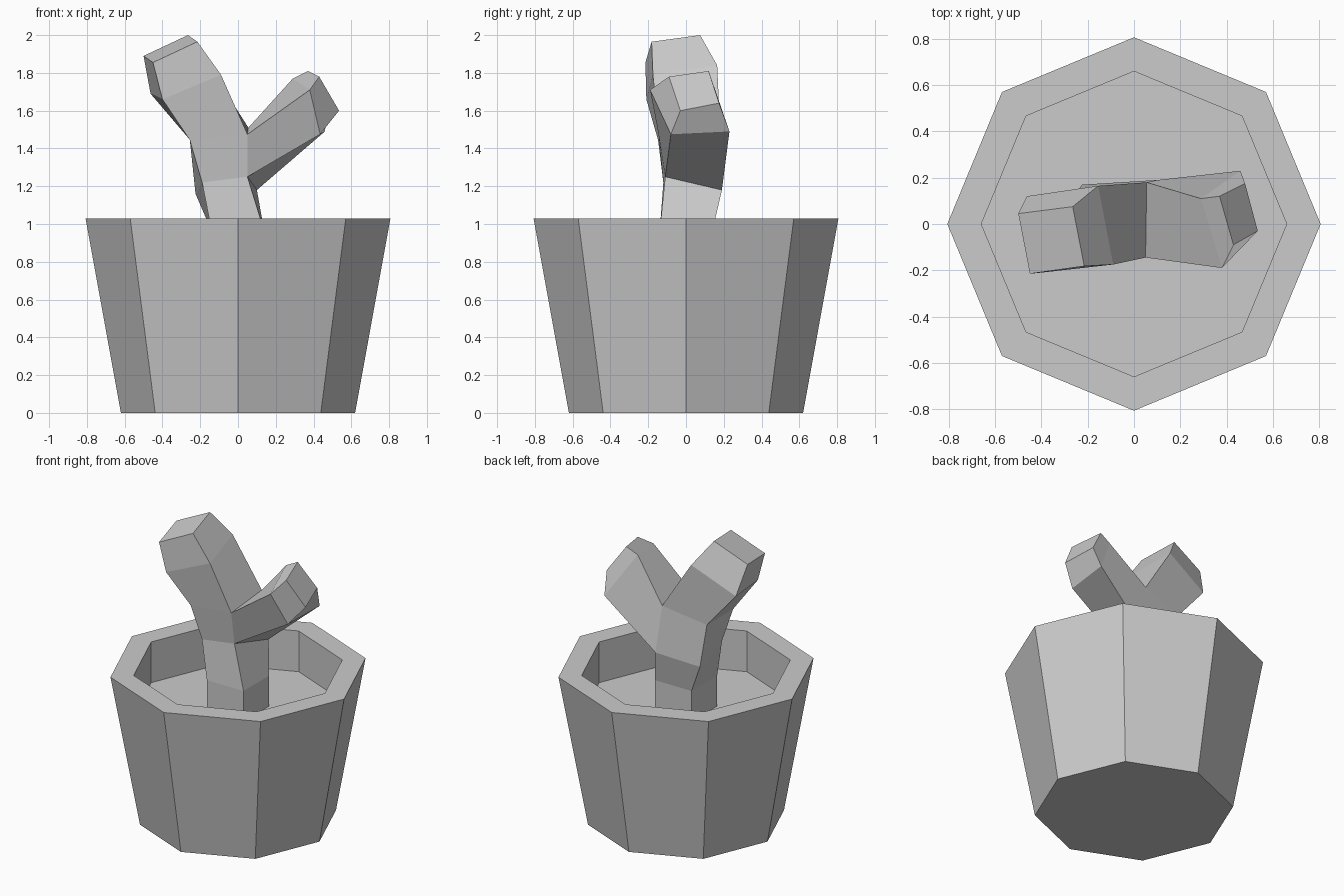
import bpy, bmesh
from math import cos, sin, pi

if "Cube" in bpy.data.objects:
    bpy.data.objects.remove(bpy.data.objects["Cube"])


def make_object(name, bm):
    bmesh.ops.recalc_face_normals(bm, faces=bm.faces[:])
    mesh = bpy.data.meshes.new(name)
    bm.to_mesh(mesh)
    bm.free()
    obj = bpy.data.objects.new(name, mesh)
    bpy.context.collection.objects.link(obj)
    return obj


def bridge(bm, rings):
    """Join successive vertex rings with quads."""
    for a, b in zip(rings, rings[1:]):
        n = len(a)
        for i in range(n):
            j = (i + 1) % n
            bm.faces.new((a[i], a[j], b[j], b[i]))


def add_ring(bm, points):
    return [bm.verts.new(p) for p in points]


def polygon(radius, z, sides, turn=0.0):
    return [(radius * cos(2 * pi * i / sides + turn),
             radius * sin(2 * pi * i / sides + turn), z) for i in range(sides)]


# Pot: tapered octagon with a flat rim and sunken soil
bm = bmesh.new()
profile = [(0.62, 0), (0.807, 1.03), (0.66, 1.03), (0.66, 0.75)]
rings = [add_ring(bm, polygon(r, z, 8)) for r, z in profile]
bridge(bm, rings)
bm.faces.new(rings[0])
bm.faces.new(rings[-1])
make_object("plant_pot", bm)

# Cactus: four-sided sections, ordered left front, right front, right back, left back
bm = bmesh.new()
base = add_ring(bm, polygon(0.197, 0.75, 4, -3 * pi / 4))
low = add_ring(bm, polygon(0.197, 0.96, 4, -3 * pi / 4))
waist = add_ring(bm, [(-.19, -.12, 1.22), (.05, -.11, 1.25),
                      (.10, .19, 1.18), (-.225, .17, 1.16)])
fork = add_ring(bm, [(-.255, -.148, 1.445), (.05, -.145, 1.475),
                     (.055, .18, 1.51), (-.25, .13, 1.44)])

# Left arm sections
elbow = add_ring(bm, [(-.40, -.21, 1.66), (-.09, -.175, 1.79),
                      (-.155, .165, 1.84), (-.463, .12, 1.69)])
left_tip = add_ring(bm, [(-.45, -.215, 1.855), (-.215, -.182, 1.965),
                         (-.265, .075, 2.0), (-.50, .045, 1.89)])

# Right arm grows from the right face of the fork:
# ordered lower front, lower back, upper back, upper front
socket = [waist[1], waist[2], fork[2], fork[1]]
arm = add_ring(bm, [(.435, -.08, 1.475), (.46, .23, 1.49),
                    (.29, .11, 1.77), (.38, -.19, 1.71)])
right_tip = add_ring(bm, [(.535, -.03, 1.60), (.48, .175, 1.64),
                          (.37, .12, 1.81), (.43, -.09, 1.78)])

bridge(bm, [base, low, waist, fork, elbow, left_tip])
bm.faces.new(left_tip)

# Open the trunk where the right arm joins
join_face = next(f for f in bm.faces if set(f.verts) == set(socket))
bmesh.ops.delete(bm, geom=[join_face], context='FACES_ONLY')
bridge(bm, [socket, arm, right_tip])
bm.faces.new(right_tip)
make_object("cactus", bm)
